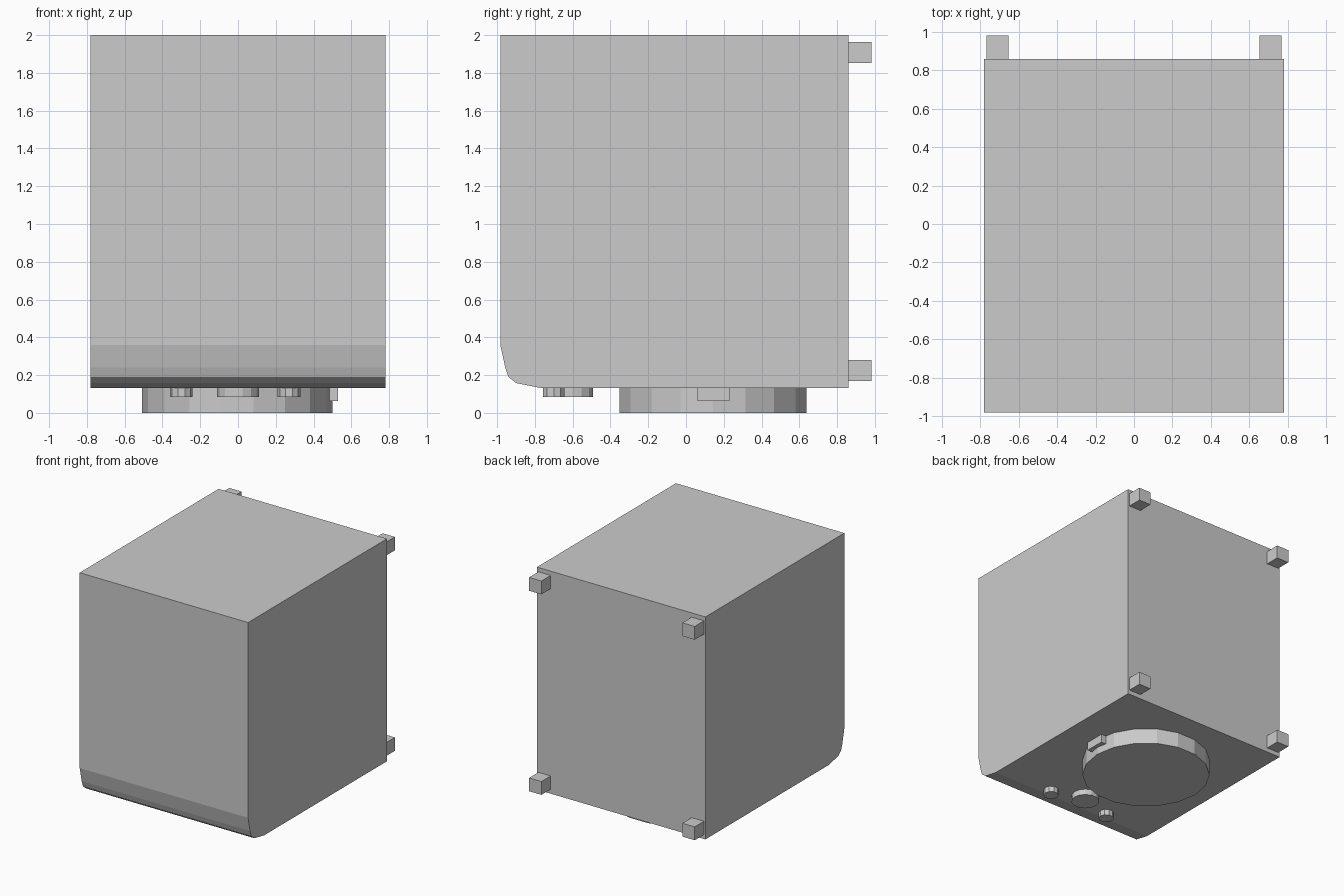
import bpy, bmesh
from math import cos, sin, tau

if "Cube" in bpy.data.objects:
    bpy.data.objects.remove(bpy.data.objects["Cube"])


def make_object(name, bm):
    bmesh.ops.recalc_face_normals(bm, faces=bm.faces)
    mesh = bpy.data.meshes.new(name)
    bm.to_mesh(mesh)
    bm.free()
    obj = bpy.data.objects.new(name, mesh)
    bpy.context.collection.objects.link(obj)
    return obj


def prism(name, outline, offset):
    """Extrude a closed outline of 3D points along an offset."""
    bm = bmesh.new()
    face = bm.faces.new([bm.verts.new(p) for p in outline])
    extruded = bmesh.ops.extrude_face_region(bm, geom=[face], use_keep_orig=True)
    verts = [g for g in extruded["geom"] if isinstance(g, bmesh.types.BMVert)]
    bmesh.ops.translate(bm, verts=verts, vec=offset)
    return make_object(name, bm)


def box(name, x0, x1, y0, y1, z0, z1):
    return prism(name, [(x0, y0, z0), (x1, y0, z0), (x1, y1, z0), (x0, y1, z0)],
                 (0, 0, z1 - z0))


def disc(name, x, y, radius, z0, z1, sides):
    ring = [(x + radius * cos(tau * i / sides), y + radius * sin(tau * i / sides), z0)
            for i in range(sides)]
    return prism(name, ring, (0, 0, z1 - z0))


# Cabinet with a rounded lower front edge, as a side profile (y, z)
profile = [(0.86, 0.132), (0.86, 2.0), (-0.983, 2.0), (-0.983, 0.36),
           (-0.957, 0.24), (-0.94, 0.19), (-0.90, 0.158), (-0.77, 0.132)]
prism("cabinet", [(-0.782, y, z) for y, z in profile], (1.564, 0, 0))

# Round door and its handle on the underside
disc("door", -0.004, 0.143, 0.503, 0.0, 0.135, 18)
box("door_handle", 0.44, 0.53, 0.06, 0.23, 0.062, 0.135)

# Control knobs
disc("main_knob", 0.0, -0.60, 0.11, 0.083, 0.135, 14)
for side, x in (("left", -0.30), ("right", 0.27)):
    disc(side + "_knob", x, -0.70, 0.06, 0.083, 0.135, 10)

# Four square feet on the back
for side, x in (("left", -0.712), ("right", 0.712)):
    for level, z in (("lower", 0.225), ("upper", 1.908)):
        box(f"{level}_{side}_foot", x - 0.057, x + 0.057, 0.855, 0.983,
            z - 0.056, z + 0.056)
